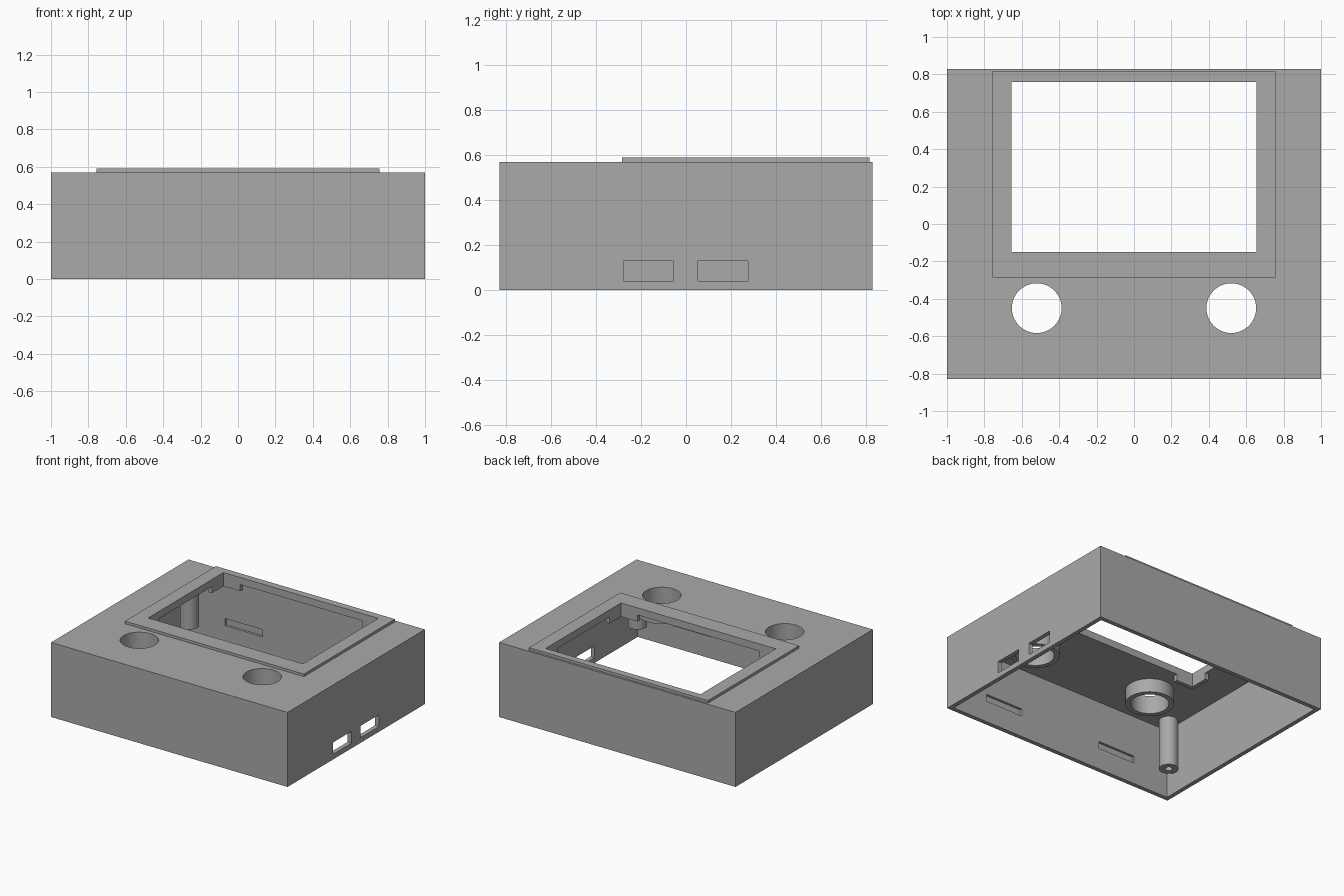
import bpy, bmesh, math
from mathutils import Matrix, Vector

if "Cube" in bpy.data.objects:
    bpy.data.objects.remove(bpy.data.objects["Cube"], do_unlink=True)

GREY = bpy.data.materials.new("matte_grey")
GREY.use_nodes = True
GREY.diffuse_color = (0.4, 0.4, 0.4, 1)
GREY.node_tree.nodes["Principled BSDF"].inputs["Base Color"].default_value = (0.4, 0.4, 0.4, 1)

WALL, TOP, CEIL = 0.033, 0.57, 0.535
HX, HY = 1.0, 0.83
WIN_X, WIN_Y0, WIN_Y1 = 0.655, -0.15, 0.76
KNOB_X, KNOB_Y, KNOB_R = 0.52, -0.45, 0.133


def finish(name, bm):
    bmesh.ops.recalc_face_normals(bm, faces=bm.faces)
    mesh = bpy.data.meshes.new(name)
    bm.to_mesh(mesh)
    bm.free()
    obj = bpy.data.objects.new(name, mesh)
    bpy.context.collection.objects.link(obj)
    mesh.materials.append(GREY)
    return obj


def box(name, x0, x1, y0, y1, z0, z1):
    bm = bmesh.new()
    size = Vector((x1 - x0, y1 - y0, z1 - z0))
    mid = Vector((x0 + x1, y0 + y1, z0 + z1)) / 2
    bmesh.ops.create_cube(bm, size=1, matrix=Matrix.Translation(mid) @ Matrix.Diagonal(size).to_4x4())
    return finish(name, bm)


def revolve(name, x, y, profile, closed):
    bm = bmesh.new()
    verts = [bm.verts.new((r, 0, z)) for r, z in profile]
    pairs = list(zip(verts, verts[1:])) + ([(verts[-1], verts[0])] if closed else [])
    edges = [bm.edges.new(p) for p in pairs]
    bmesh.ops.spin(bm, geom=verts + edges, cent=(0, 0, 0), axis=(0, 0, 1),
                   angle=math.tau, steps=64, use_merge=True)
    bmesh.ops.remove_doubles(bm, verts=bm.verts, dist=1e-5)
    bmesh.ops.translate(bm, verts=bm.verts, vec=(x, y, 0))
    return finish(name, bm)


def select(obj):
    bpy.ops.object.select_all(action='DESELECT')
    obj.select_set(True)
    bpy.context.view_layer.objects.active = obj


def smooth(obj):
    select(obj)
    bpy.ops.object.shade_smooth_by_angle(angle=math.radians(30))


def cut(obj, cutter):
    select(obj)
    mod = obj.modifiers.new("cut", 'BOOLEAN')
    mod.operation, mod.solver, mod.object = 'DIFFERENCE', 'EXACT', cutter
    bpy.ops.object.modifier_apply(modifier=mod.name)
    bpy.data.objects.remove(cutter, do_unlink=True)


# Case: open-bottomed shell
case = box("case_shell", -HX, HX, -HY, HY, 0, TOP)
cut(case, box("cavity", -HX + WALL, HX - WALL, -HY + WALL, HY - WALL, -0.2, CEIL))

# Raised screen frame
frame = box("screen_frame", -0.757, 0.757, -0.285, 0.815, TOP, TOP + 0.02)
for part in (case, frame):
    cut(part, box("window", -WIN_X, WIN_X, WIN_Y0, WIN_Y1, 0.4, 0.8))

# Two port openings in one side wall
for y in (-0.167, 0.165):
    cut(case, box("port", 0.9, 1.1, y - 0.111, y + 0.111, 0.04, 0.13))

for sx in (-1, 1):
    side = "left" if sx > 0 else "right"
    # Knob hole
    cut(case, revolve("hole", sx * KNOB_X, KNOB_Y,
                      [(0, 0.45), (KNOB_R, 0.45), (KNOB_R, 0.7), (0, 0.7)], False))
    # Collar under the knob hole
    smooth(revolve(side + "_knob_collar", sx * KNOB_X, KNOB_Y,
                   [(KNOB_R, CEIL), (0.17, CEIL), (0.17, 0.43), (KNOB_R, 0.43)], True))

    for sy in (-1, 1):
        end = "back" if sy > 0 else "front"
        # Shallow snap slot on the inner wall
        wall = sy * (HY - WALL)
        ya, yb = sorted((wall - sy * 0.02, wall + sy * 0.018))
        cut(case, box("slot", sx * 0.51 - 0.16, sx * 0.51 + 0.16, ya, yb, 0.165, 0.22))
        # Screw post with blind hole
        smooth(revolve(f"{end}_{side}_screw_post", sx * 0.89, sy * 0.686,
                       [(0, 0.4), (0.025, 0.4), (0.025, 0.15), (0.067, 0.15), (0.067, CEIL)], False))
        # L-shaped bracket holding a screen corner
        t, arm = 0.03, 0.14
        outline = [(t, t), (-arm, t), (-arm, 0), (0, 0), (0, -arm), (t, -arm)]
        cy = WIN_Y1 if sy > 0 else WIN_Y0
        bm = bmesh.new()
        face = bm.faces.new([bm.verts.new((sx * (WIN_X + u), cy + sy * v, CEIL)) for u, v in outline])
        ext = bmesh.ops.extrude_face_region(bm, geom=[face])
        bmesh.ops.translate(bm, vec=(0, 0, -0.05),
                            verts=[g for g in ext["geom"] if isinstance(g, bmesh.types.BMVert)])
        finish(f"{end}_{side}_screen_bracket", bm)

smooth(case)
